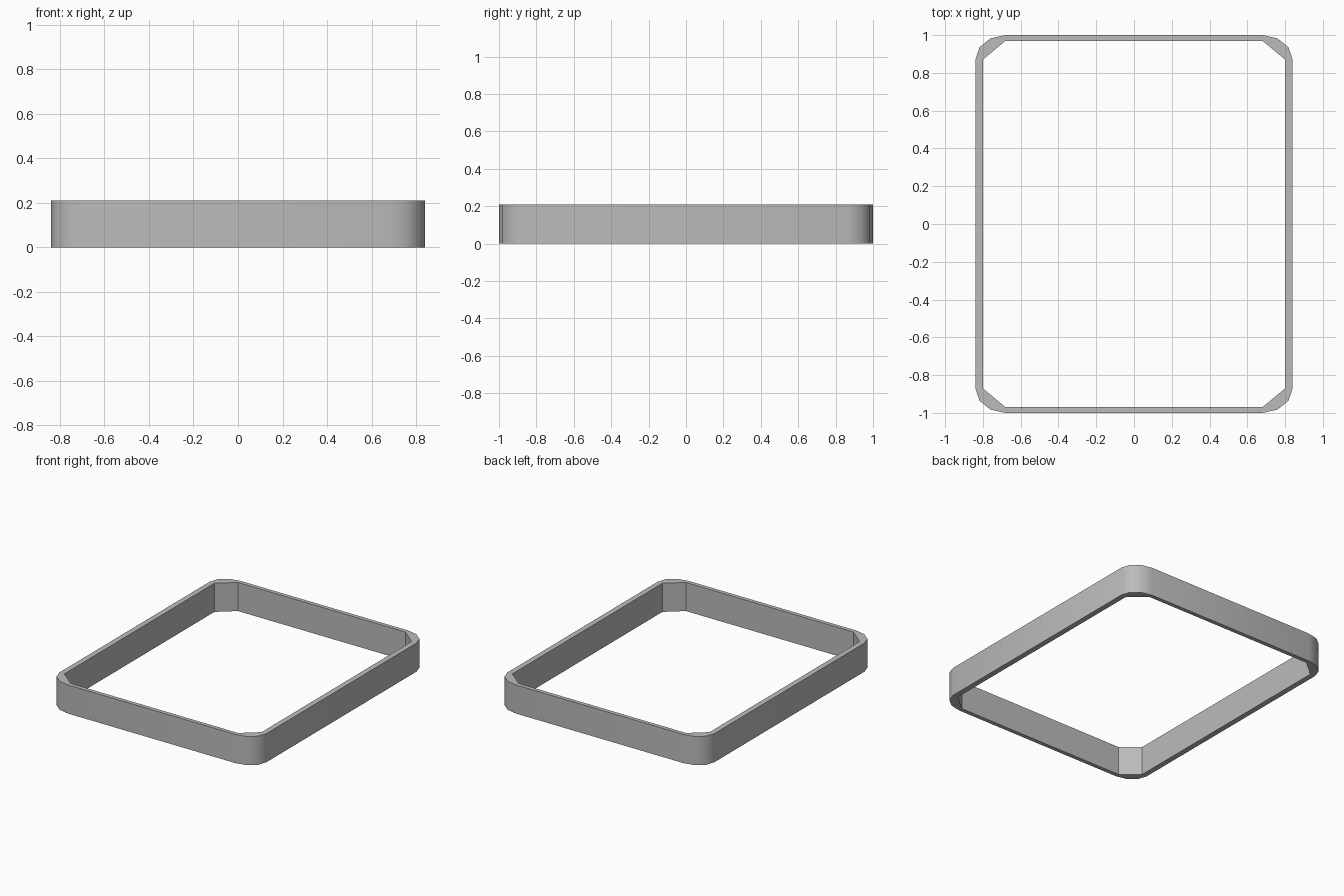
import bpy
import bmesh
from math import cos, sin, pi, radians

cube = bpy.data.objects.get("Cube")
if cube:
    bpy.data.objects.remove(cube, do_unlink=True)

HALF_X, HALF_Y, HEIGHT = 0.84, 1.0, 0.21
WALL_X, WALL_Y = 0.04, 0.03
RX, RY = 0.16, 0.13          # corner rounding
SEGMENTS = 3

grey = bpy.data.materials.new("plain grey")
grey.use_nodes = True
colour = (0.5, 0.5, 0.5, 1.0)
grey.diffuse_color = colour
grey.node_tree.nodes["Principled BSDF"].inputs["Base Color"].default_value = colour


def corner(sx, sy):
    """Rounded outer arc and chamfered inner edge, both counter-clockwise."""
    cx, cy = HALF_X - RX, HALF_Y - RY
    arc = [(cx + RX * cos(i * pi / 2 / SEGMENTS), cy + RY * sin(i * pi / 2 / SEGMENTS))
           for i in range(SEGMENTS + 1)]
    chamfer = [(HALF_X - WALL_X, cy), (cx, HALF_Y - WALL_Y)]
    if sx * sy < 0:
        arc.reverse()
        chamfer.reverse()
    return [[(sx * x, sy * y) for x, y in line] for line in (arc, chamfer)]


# Flat ring: one polygon per corner and one quad per straight wall
bm = bmesh.new()
corners = [[[bm.verts.new((x, y, 0)) for x, y in line] for line in corner(sx, sy)]
           for sx, sy in ((1, 1), (-1, 1), (-1, -1), (1, -1))]
for i, (arc, chamfer) in enumerate(corners):
    next_arc, next_chamfer = corners[(i + 1) % 4]
    bm.faces.new(arc + chamfer[::-1])
    bm.faces.new((arc[-1], next_arc[0], next_chamfer[0], chamfer[-1]))

# Raise the ring into a closed frame
raised = bmesh.ops.extrude_face_region(bm, geom=bm.faces[:], use_keep_orig=True)
top = [v for v in raised["geom"] if isinstance(v, bmesh.types.BMVert)]
bmesh.ops.translate(bm, verts=top, vec=(0, 0, HEIGHT))
bmesh.ops.recalc_face_normals(bm, faces=bm.faces[:])

mesh = bpy.data.meshes.new("rounded_frame")
bm.to_mesh(mesh)
bm.free()
mesh.materials.append(grey)
frame = bpy.data.objects.new("rounded_frame", mesh)
bpy.context.collection.objects.link(frame)

# Smooth outer corners, crisp inner chamfers and rims
bpy.ops.object.select_all(action="DESELECT")
frame.select_set(True)
bpy.context.view_layer.objects.active = frame
bpy.ops.object.shade_smooth_by_angle(angle=radians(36))
